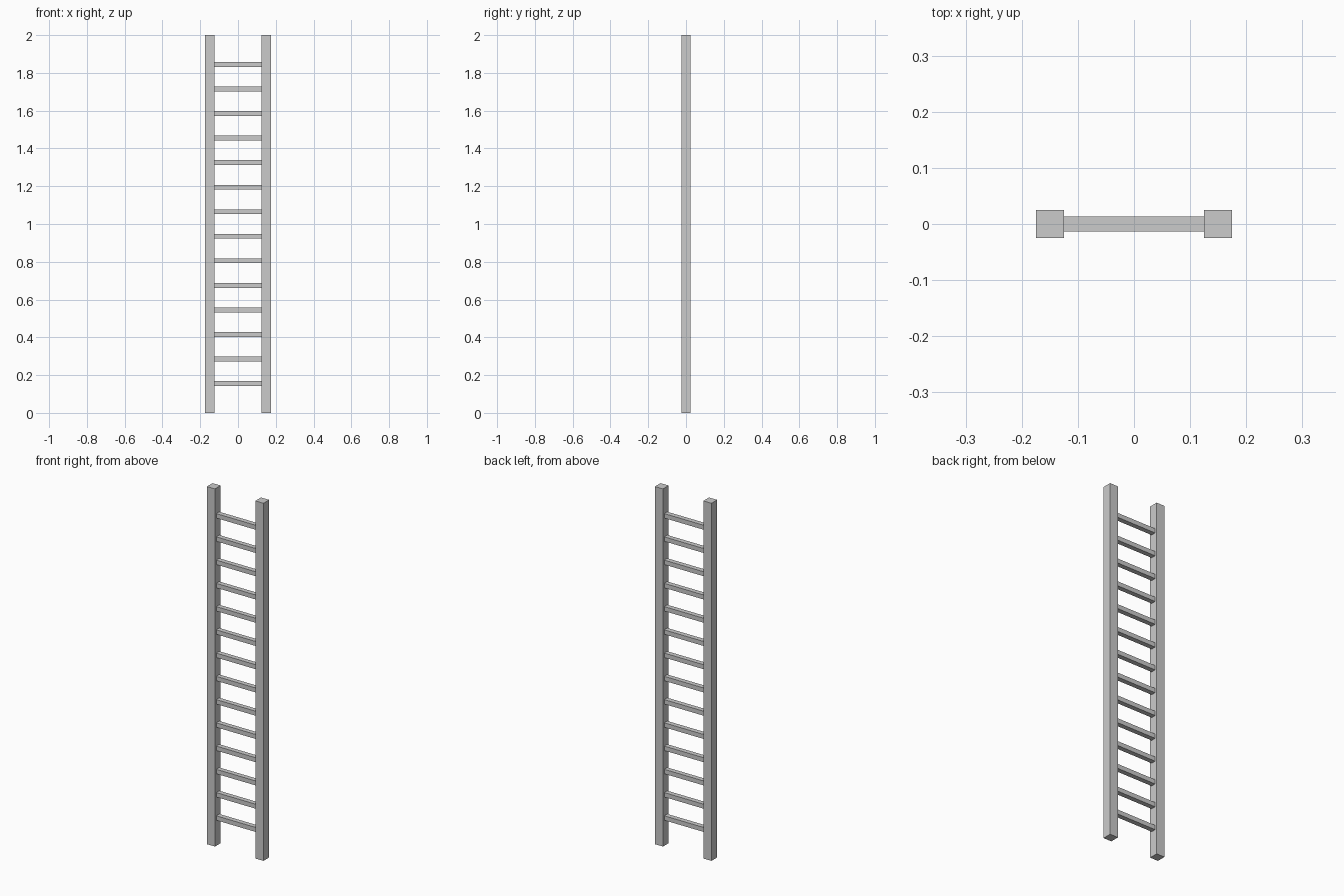
import bpy

if "Cube" in bpy.data.objects:
    bpy.data.objects.remove(bpy.data.objects["Cube"])


def box(name, center, size):
    bpy.ops.mesh.primitive_cube_add(size=1, location=center)
    obj = bpy.context.object
    obj.name = name
    obj.scale = size
    bpy.ops.object.transform_apply(location=False, rotation=False, scale=True)
    return obj


HEIGHT = 2.0
RAIL = 0.05       # square rail section
RAIL_X = 0.15     # rail centre offset
RUNGS = 14
SPACING = 0.13

# Side rails
for side, sign in (("left", -1), ("right", 1)):
    box(f"{side}_rail", (sign * RAIL_X, 0, HEIGHT / 2), (RAIL, RAIL, HEIGHT))

# Rungs, evenly spaced about mid height
first = HEIGHT / 2 - SPACING * (RUNGS - 1) / 2
for i in range(RUNGS):
    box(f"rung_{i + 1}", (0, 0, first + i * SPACING),
        (2 * RAIL_X - RAIL, 0.027, 0.025))
